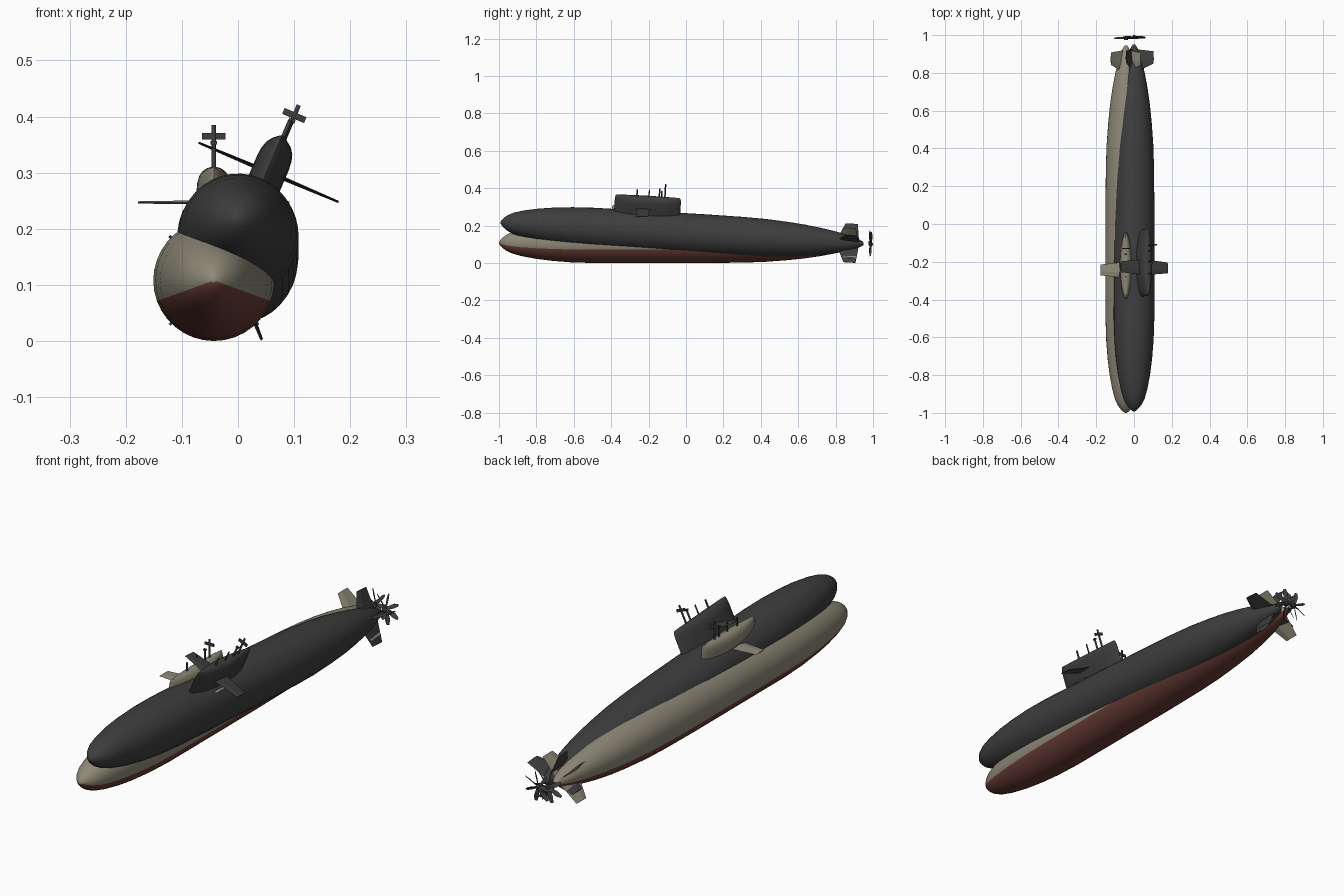
import bpy, bmesh
from math import sin, cos, pi, radians, sqrt
from mathutils import Matrix, Vector

if "Cube" in bpy.data.objects:
    bpy.data.objects.remove(bpy.data.objects["Cube"])


def material(name, rgb):
    m = bpy.data.materials.new(name)
    m.diffuse_color = (*rgb, 1)
    m.use_nodes = True
    m.node_tree.nodes["Principled BSDF"].inputs["Base Color"].default_value = m.diffuse_color
    return m


TAN = material("tan_grey", (0.27, 0.25, 0.185))
DARK = material("charcoal", (0.048, 0.048, 0.048))
RED = material("dull_red", (0.14, 0.045, 0.035))


def finish(name, bm, mats, place, smooth=None):
    """Turn a bmesh into a placed object."""
    bmesh.ops.recalc_face_normals(bm, faces=bm.faces)
    me = bpy.data.meshes.new(name)
    bm.to_mesh(me)
    bm.free()
    for m in mats:
        me.materials.append(m)
    ob = bpy.data.objects.new(name, me)
    bpy.context.collection.objects.link(ob)
    ob.matrix_world = place
    if smooth:
        bpy.ops.object.select_all(action='DESELECT')
        ob.select_set(True)
        bpy.context.view_layer.objects.active = ob
        bpy.ops.object.shade_smooth_by_angle(angle=radians(smooth))
    return ob


def loft(bm, rings):
    """Skin a list of equal-length point rings and cap both ends."""
    vs = [[bm.verts.new(p) for p in r] for r in rings]
    n = len(vs[0])
    for a, b in zip(vs, vs[1:]):
        for i in range(n):
            j = (i + 1) % n
            bm.faces.new((a[i], a[j], b[j], b[i]))
    bm.faces.new(vs[0])
    bm.faces.new(vs[-1])


def plate(bm, outline, t0, t1, mat=None):
    """Tapered slab: root pair then tip pair of (along, out); thickness in z."""
    (r0, r1, ro), (p0, p1, po) = outline

    def section(a, b, o, t):
        m = a + 0.35 * (b - a)
        return [Vector(p) for p in ((o, a, 0), (o, m, t / 2), (o, b, 0), (o, m, -t / 2))]
    rings = [section(r0, r1, ro, t0), section(p0, p1, po, t1)]
    if mat:
        rings = [[mat @ p for p in r] for r in rings]
    loft(bm, rings)


# (y, radius) along the hull axis
HULL = [(-1, .004), (-.993, .015), (-.98, .028), (-.96, .043), (-.93, .057),
        (-.88, .071), (-.8, .086), (-.72, .096), (-.62, .104), (-.5, .108),
        (-.2, .108), (.1, .108), (.3, .106), (.42, .102), (.53, .094),
        (.63, .084), (.72, .071), (.8, .056), (.87, .039), (.92, .022), (.945, .007)]
SEG = 36
# (height above axis, width factor, length factor)
SAIL = [(.07, 1, 1), (.16, 1, 1), (.175, .95, 1), (.187, .83, .995),
        (.195, .64, .985), (.200, .4, .97), (.202, .18, .95)]


def submarine(prefix, paint, belly, place):
    # hull of revolution, belly colour chosen by angle round the axis
    bm = bmesh.new()
    loft(bm, [[(r * cos(2 * pi * i / SEG), y, r * sin(2 * pi * i / SEG))
               for i in range(SEG)] for y, r in HULL])
    for f in bm.faces:
        c = f.calc_center_median()
        if c.z < -.34 * sqrt(c.x ** 2 + c.z ** 2):
            f.material_index = 1
    finish(prefix + "_hull", bm, [paint, belly], place, 40)

    # sail: lens plan with rounded crown
    bm = bmesh.new()
    n = 32
    rings = []
    for z, w, l in SAIL:
        ring = []
        for i in range(n):
            a = 2 * pi * i / n
            s = sin(a)
            ring.append((.031 * w * (1 if s >= 0 else -1) * abs(s) ** 1.15,
                         -.22 - .177 * l * cos(a), z))
        rings.append(ring)
    loft(bm, rings)
    finish(prefix + "_sail", bm, [paint], place, 45)

    # diving planes on the sail
    bm = bmesh.new()
    for side in (1, -1):
        plate(bm, ((-.285, -.2, 0), (-.272, -.215, .135)), .008, .004,
              Matrix.Translation((0, 0, .139)) @ Matrix.Scale(side, 4, (1, 0, 0)))
    finish(prefix + "_sail_planes", bm, [paint], place)

    # X-shaped tail fins
    bm = bmesh.new()
    for k in range(4):
        plate(bm, ((.80, .92, .015), (.843, .908, .112)), .012, .005,
              Matrix.Rotation(radians(45 + 90 * k), 4, 'Y'))
    finish(prefix + "_tail_fins", bm, [paint], place)

    # masts, with a cross panel on the tallest one
    bm = bmesh.new()
    for y, top, r in ((-.28, .236, .004), (-.215, .242, .003),
                      (-.16, .245, .004), (-.13, .277, .004)):
        bmesh.ops.create_cone(bm, cap_ends=True, segments=10, radius1=r, radius2=r,
                              depth=top - .19,
                              matrix=Matrix.Translation((0, y, (top + .19) / 2)))
    for y, z, sx, sy, sz in ((-.13, .257, .042, .006, .011), (-.16, .245, .012, .01, .006)):
        bmesh.ops.create_cube(bm, size=1, matrix=Matrix.Translation((0, y, z))
                              @ Matrix.Diagonal((sx, sy, sz, 1)))
    finish(prefix + "_masts", bm, [DARK], place, 40)

    # propeller: small hub and seven pitched blades
    bm = bmesh.new()
    hub = Matrix.Translation((0, .985, 0)) @ Matrix.Rotation(-pi / 2, 4, 'X')
    bmesh.ops.create_cone(bm, cap_ends=True, segments=12, radius1=.011, radius2=.006,
                          depth=.02, matrix=hub)
    for k in range(7):
        m = (Matrix.Translation((0, .985, 0)) @ Matrix.Rotation(2 * pi * k / 7, 4, 'Y')
             @ Matrix.Rotation(radians(55), 4, 'X'))
        plate(bm, ((-.006, .006, .005), (-.011, .009, .045)), .003, .002, m)
        plate(bm, ((-.011, .009, .045), (-.008, .002, .066)), .002, .001, m)
    finish(prefix + "_propeller", bm, [DARK], place)


# upright boat, and a second one rolled and pitched through it
submarine("lower", TAN, RED, Matrix.Translation((-.043, 0, .108)))
submarine("upper", DARK, DARK, Matrix.Translation((0, .006, .158))
          @ Matrix.Rotation(-.059, 4, 'X') @ Matrix.Rotation(radians(23), 4, 'Y'))
